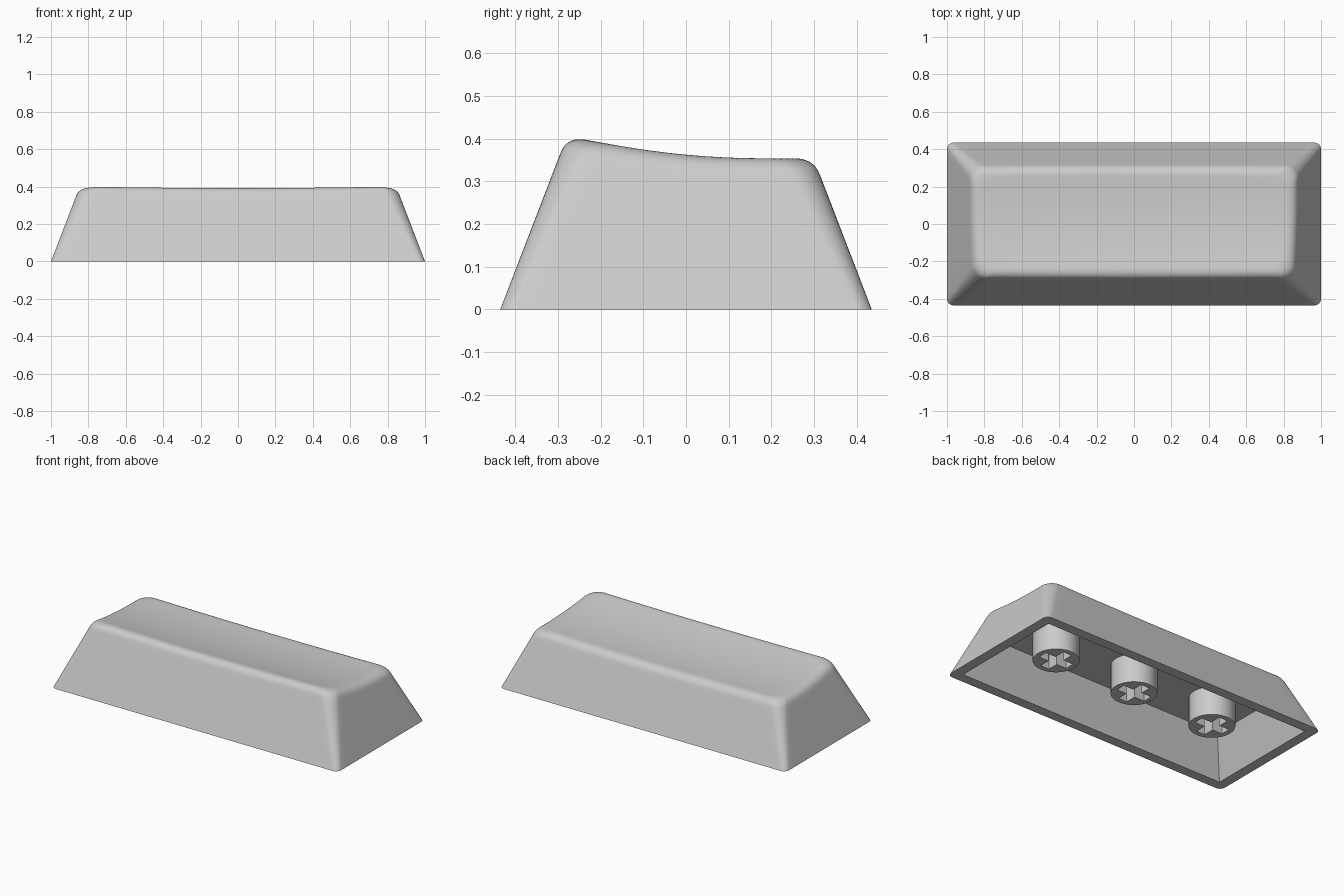
import bpy, bmesh, math
from mathutils import Vector

if "Cube" in bpy.data.objects:
    bpy.data.objects.remove(bpy.data.objects["Cube"], do_unlink=True)

HALF_X, HALF_Y = 1.0, 0.435
TAPER = 0.385            # inward lean per unit of height
RIM = 0.063              # wall thickness at the open bottom
CEILING = 0.24           # height of the hollow
SIGNS = [(1, 1), (-1, 1), (-1, -1), (1, -1)]

grey = bpy.data.materials.new("light_grey_plastic")
grey.use_nodes = True
colour = (0.6, 0.6, 0.6, 1)
grey.diffuse_color = colour
grey.node_tree.nodes["Principled BSDF"].inputs["Base Color"].default_value = colour


def finish(bm, name):
    bmesh.ops.remove_doubles(bm, verts=bm.verts, dist=1e-5)
    bmesh.ops.recalc_face_normals(bm, faces=bm.faces)
    mesh = bpy.data.meshes.new(name)
    bm.to_mesh(mesh)
    bm.free()
    mesh.materials.append(grey)
    ob = bpy.data.objects.new(name, mesh)
    bpy.context.collection.objects.link(ob)
    bpy.ops.object.select_all(action="DESELECT")
    ob.select_set(True)
    bpy.context.view_layer.objects.active = ob
    bpy.ops.object.shade_smooth_by_angle(angle=math.radians(35))
    return ob


def dish(x, y):
    """Height of the scooped top."""
    return 0.345 + 0.263 * (y - 0.18) ** 2 + 0.009 * (x / 0.82) ** 2


# Outline stations: corner, next corner, direction, blend along the straight
stations = []
for k in range(4):
    for j in range(8):
        stations.append((k, k, math.radians(90 * (k + j / 8)), 0))
    count = 30 if k % 2 == 0 else 14
    for j in range(count + 1):
        stations.append((k, (k + 1) % 4, math.radians(90 * (k + 1)), j / count))
    stations.pop()


def at(station, inset, radius=None):
    """Point on the rounded rectangle moved inward by inset."""
    a, b, ang, t = station
    r = 0.035 + 0.27 * inset if radius is None else radius
    core = Vector((HALF_X - inset - r, HALF_Y - inset - r))
    mix = Vector(SIGNS[a]).lerp(Vector(SIGNS[b]), t)
    return Vector((core.x * mix.x + r * math.cos(ang), core.y * mix.y + r * math.sin(ang)))


def on_wall(station, inset):
    return at(station, inset).to_3d() + Vector((0, 0, inset / TAPER))


def on_top(p):
    return Vector((p.x, p.y, dish(p.x, p.y)))


def section(station):
    """One strip from the hollow's ceiling, round the rim, up and over the top."""
    edge = 0.14
    for _ in range(8):
        p = at(station, edge)
        edge = TAPER * dish(p.x, p.y)
    low = on_wall(station, edge - 0.016)
    corner = on_wall(station, edge)
    inner = on_top(at(station, edge + 0.05))
    strip = [at(station, RIM + TAPER * CEILING, 0).to_3d() + Vector((0, 0, CEILING)),
             at(station, RIM, 0).to_3d(),
             on_wall(station, 0),
             on_wall(station, edge - 0.024)]
    for j in range(9):
        t = j / 8
        strip.append(low * (1 - t) ** 2 + corner * 2 * t * (1 - t) + inner * t * t)
    for j in range(1, 13):
        strip.append(on_top(inner * (1 - j / 12)))
    return strip


# Hollow shell
bm = bmesh.new()
strips = [[bm.verts.new(p) for p in section(s)] for s in stations]
for s, n in zip(strips, strips[1:] + strips[:1]):
    for j in range(len(s) - 1):
        bm.faces.new((s[j], n[j], n[j + 1], s[j + 1]))
bm.faces.new([s[0] for s in strips])
finish(bm, "key_shell")


# Round mounting stems with a cross-shaped socket
def stem(name, x, radius=0.131, reach=0.099, half=0.03, bottom=0.062, top=0.25):
    bm = bmesh.new()
    arc = [(radius * math.cos(a), radius * math.sin(a))
           for a in (math.radians(90 * j / 10) for j in range(11))]
    cross = [(0, reach), (half, reach), (half, half), (reach, half), (reach, 0)]
    for q in range(4):
        c, s = [(1, 0), (0, 1), (-1, 0), (0, -1)][q]
        loop = [(x + c * u - s * v, s * u + c * v) for u, v in arc + cross]
        low = [bm.verts.new((u, v, bottom)) for u, v in loop]
        high = [bm.verts.new((u, v, top)) for u, v in loop]
        bm.faces.new(low)
        bm.faces.new(high)
        for j in range(len(loop) - 1):
            if j != len(arc) - 1:
                bm.faces.new((low[j], low[j + 1], high[j + 1], high[j]))
    finish(bm, name)


for name, x in (("right_stem", -0.57), ("middle_stem", 0), ("left_stem", 0.57)):
    stem(name, x)
